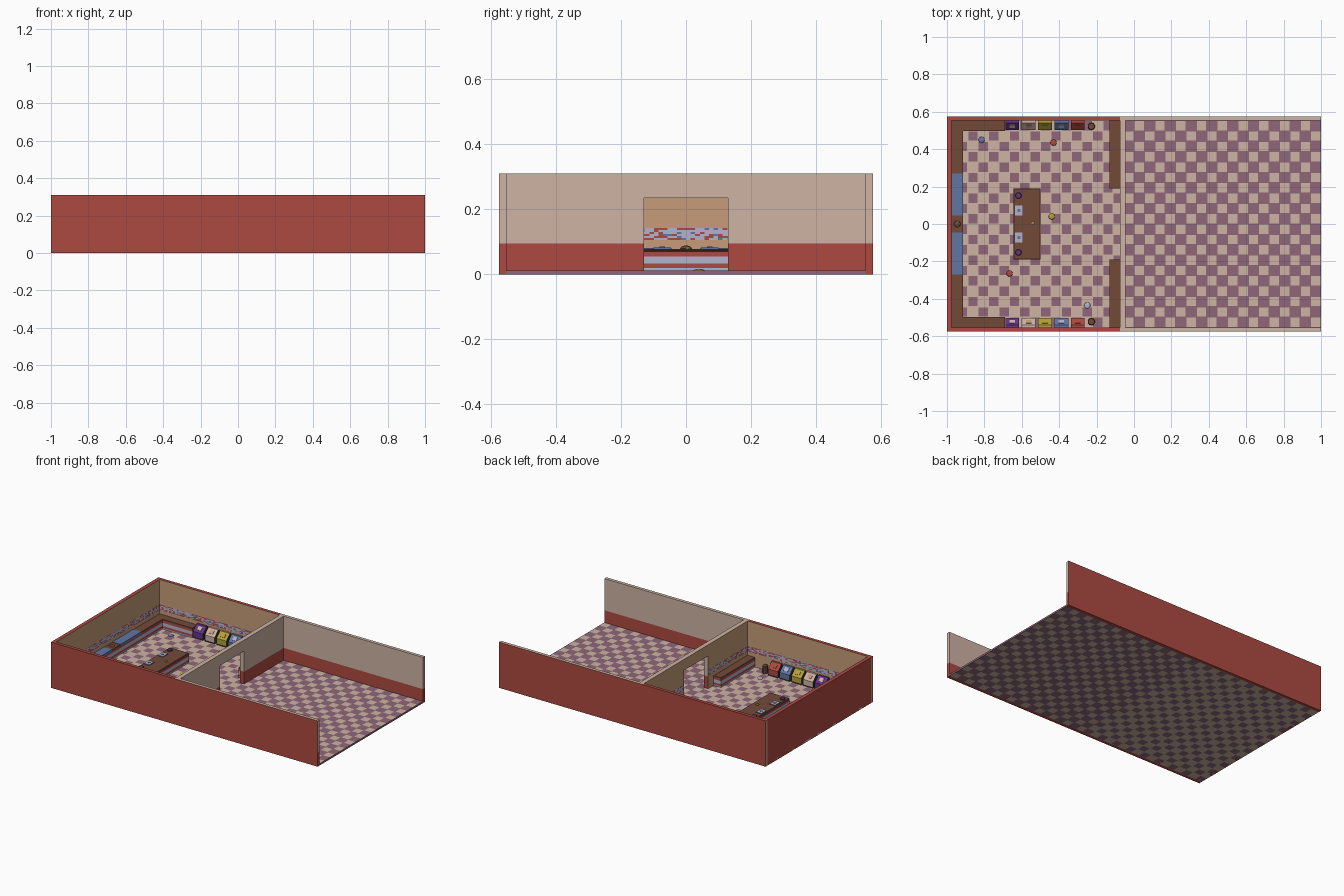
import bpy, bmesh, random
from mathutils import Vector

random.seed(4)
cube = bpy.data.objects.get("Cube")
if cube:
    bpy.data.objects.remove(cube, do_unlink=True)


def material(name, rgb):
    lin = [((c / 255 + 0.055) / 1.055) ** 2.4 for c in rgb] + [1]
    m = bpy.data.materials.new(name)
    m.use_nodes = True
    m.diffuse_color = lin
    m.node_tree.nodes["Principled BSDF"].inputs["Base Color"].default_value = lin
    return m


RED, CREAM, TAN, BROWN, PALE, MAUVE, VIOLET, YELLOW, BLUE, DARK = range(10)
mats = [material(*p) for p in (
    ("brick red", (174, 74, 65)), ("cream", (206, 179, 164)), ("tan", (199, 156, 121)),
    ("brown", (114, 74, 57)), ("pale lavender", (180, 180, 206)), ("mauve", (142, 103, 122)),
    ("violet", (100, 52, 138)), ("mustard", (182, 160, 56)), ("slate blue", (98, 118, 164)),
    ("charcoal", (52, 46, 58)))]


def finish(name, bm, rule):
    """Colour faces by rule(centre, normal) or by one index, then make the object."""
    bm.normal_update()
    for f in bm.faces:
        f.material_index = rule(f.calc_center_median(), f.normal) if callable(rule) else rule
    used = sorted({f.material_index for f in bm.faces})
    for f in bm.faces:
        f.material_index = used.index(f.material_index)
    me = bpy.data.meshes.new(name)
    bm.to_mesh(me)
    bm.free()
    for i in used:
        me.materials.append(mats[i])
    ob = bpy.data.objects.new(name, me)
    bpy.context.collection.objects.link(ob)
    return ob


def cut(bm, axis, value):
    n = Vector((0, 0, 0))
    n[axis] = 1
    bmesh.ops.bisect_plane(bm, geom=bm.verts[:] + bm.edges[:] + bm.faces[:],
                           plane_co=n * value, plane_no=n)


def box(name, x, y, z, rule, cuts=()):
    bm = bmesh.new()
    bmesh.ops.create_cube(bm, size=1)
    for v in bm.verts:
        v.co = [r[0] + (c + 0.5) * (r[1] - r[0]) for r, c in zip((x, y, z), v.co)]
    for axis, value in cuts:
        cut(bm, axis, value)
    return finish(name, bm, rule)


def prism(name, points, axis, depth, rule, cuts=()):
    """Extrude a closed outline along an axis."""
    bm = bmesh.new()
    f = bm.faces.new([bm.verts.new(p) for p in points])
    new = bmesh.ops.extrude_face_region(bm, geom=[f])["geom"]
    step = Vector((0, 0, 0))
    step[axis] = depth
    bmesh.ops.translate(bm, vec=step, verts=[g for g in new if isinstance(g, bmesh.types.BMVert)])
    bmesh.ops.recalc_face_normals(bm, faces=bm.faces)
    for a, value in cuts:
        cut(bm, a, value)
    return finish(name, bm, rule)


def pot(name, x, y, z, r, h, mat, top=None, sides=10):
    bm = bmesh.new()
    bmesh.ops.create_cone(bm, cap_ends=True, segments=sides, radius1=r, radius2=r * 0.85, depth=h)
    bmesh.ops.translate(bm, vec=(x, y, z + h / 2), verts=bm.verts)
    return finish(name, bm, lambda c, n: top if top is not None and n.z > 0.9 else mat)


def blob(name, x, y, z, r, flat, mat):
    bm = bmesh.new()
    bmesh.ops.create_icosphere(bm, subdivisions=2, radius=r)
    for v in bm.verts:
        v.co = (x + v.co.x, y + v.co.y, z + v.co.z * flat)
    return finish(name, bm, mat)


W, H, T, FLOOR, DADO, SPLIT = 0.575, 0.31, 0.022, 0.012, 0.095, -0.075
IN = W - T

# Checkered floor: rounded-off tiles, mauve on cream in one room, reversed in the other
bm = bmesh.new()
bmesh.ops.create_grid(bm, x_segments=36, y_segments=20, size=1)
for v in bm.verts:
    v.co.y *= IN
    v.co.z = FLOOR
tile = {}
for f in bm.faces:
    c = f.calc_center_median()
    f.material_index = int((c.x + 1) * 18) + int((IN - c.y) / (2 * IN) * 20)
    f.material_index = f.material_index % 2
minor = [f for f in bm.faces if f.material_index == (1 if f.calc_center_median().x < SPLIT else 0)]
rims = bmesh.ops.inset_individual(bm, faces=minor, thickness=0.004)["faces"]
for f in rims:
    f.material_index = 0 if f.calc_center_median().x < SPLIT else 1
me = bpy.data.meshes.new("checkered_floor")
bm.to_mesh(me)
bm.free()
me.materials.append(mats[CREAM])
me.materials.append(mats[MAUVE])
floor = bpy.data.objects.new("checkered_floor", me)
bpy.context.collection.objects.link(floor)
solid = floor.modifiers.new("thickness", "SOLIDIFY")
solid.thickness = FLOOR
solid.offset = -1


# Walls: red outside, tan in the kitchen, cream over red in the open room
def long_wall_rule(side):
    def rule(c, n):
        if n.y * side > 0.5 or n.z < -0.5:
            return RED
        if c.x < SPLIT:
            return RED if n.z > 0.5 else TAN
        return RED if c.z < DADO else CREAM
    return rule


for side, label in ((1, "back"), (-1, "front")):
    box(label + "_wall", (-1, 1), sorted((side * IN, side * W)), (0, H),
        long_wall_rule(side), ((2, DADO), (0, SPLIT)))
box("end_wall", (-1, -0.975), (-IN, IN), (0, H), lambda c, n: TAN if n.x > 0.5 else RED)

# Dividing wall with a doorway
door, door_top = 0.13, 0.235
outline = [(-IN, 0), (-IN, H), (IN, H), (IN, 0), (door, 0), (door, door_top),
           (-door, door_top), (-door, 0)]
prism("dividing_wall", [(SPLIT, y, max(z, FLOOR)) for y, z in outline], 0, 0.03,
      lambda c, n: TAN if n.x < -0.5 else RED if c.z < DADO else CREAM, ((2, DADO),))


# Mosaic band round the kitchen walls
def mosaic(name, a, b):
    a, b = Vector(a), Vector(b)
    cols = max(2, int((b - a).length / 0.014))
    bm = bmesh.new()
    bmesh.ops.create_grid(bm, x_segments=cols, y_segments=6, size=1)
    for v in bm.verts:
        p = a.lerp(b, (v.co.x + 1) / 2)
        v.co = (p.x, p.y, 0.105 + (v.co.y + 1) * 0.019)
    finish(name, bm, lambda c, n: random.choices(
        (RED, PALE, BLUE), (6, 3, 1) if abs(c.z - 0.124) > 0.014 else (3, 7, 1))[0])


e, m = IN - 0.002, SPLIT - 0.002
mosaic("back_mosaic", (m, e), (-0.973, e))
mosaic("front_mosaic", (-0.973, -e), (m, -e))
mosaic("end_mosaic", (-0.973, e), (-0.973, -e))
mosaic("divider_mosaic_front", (m, -e), (m, -door))
mosaic("divider_mosaic_back", (m, door), (m, e))


# Counters with striped cabinets and a brown top
def stripes(c, n):
    if c.z < 0.019 or 0.033 < c.z < 0.055:
        return PALE
    return RED


def counter(name, x, y):
    box(name + "_cabinet", x, y, (FLOOR, 0.07), stripes, [(2, h) for h in (0.019, 0.033, 0.055)])
    return box(name + "_top", x, y, (0.07, 0.078), BROWN)


counter("end_counter", (-0.975, -0.915), (-IN, IN))
counter("back_counter", (-0.915, -0.69), (0.497, IN))
counter("front_counter", (-0.915, -0.69), (-IN, -0.497))
counter("divider_counter_back", (-0.13, SPLIT), (0.19, IN))
counter("divider_counter_front", (-0.13, SPLIT), (-IN, -0.19))

# Island with place settings
island_top = counter("island", (-0.645, -0.5), (-0.19, 0.19))
bevel = island_top.modifiers.new("rounded corners", "BEVEL")
bevel.width = 0.003
for side, label in ((1, "back"), (-1, "front")):
    y = side * 0.073
    box("island_tray_" + label, (-0.637, -0.595), (y - 0.027, y + 0.027), (0.078, 0.083),
        lambda c, n: PALE if n.z > 0.5 else BLUE)
    box("island_tray_mark_" + label, (-0.624, -0.608), (y - 0.008, y + 0.008), (0.083, 0.085), BLUE)
    pot("island_cup_" + label, -0.618, side * 0.152, 0.078, 0.017, 0.008, DARK, VIOLET)
    box("blue_worktop_" + label, (-0.974, -0.913), sorted((side * 0.045, side * 0.27)),
        (0.066, 0.081), BLUE)
blob("island_lemon", -0.54, 0.005, 0.081, 0.009, 0.6, YELLOW)
blob("end_counter_pot", -0.945, 0, 0.08, 0.018, 0.5, BROWN)

# Rows of sloping bins along both kitchen walls
bins = (("violet", VIOLET, CREAM), ("cream", CREAM, TAN), ("mustard", YELLOW, YELLOW),
        ("blue", BLUE, PALE), ("red", RED, RED))
for side, label in ((1, "back"), (-1, "front")):
    for i, (colour, mat, fill) in enumerate(bins):
        x = -0.688 + i * 0.0875
        profile = ((IN, FLOOR), (IN, 0.092), (0.54, 0.092), (0.502, 0.055), (0.502, FLOOR))
        prism(f"{label}_{colour}_bin", [(x, y * side, z) for y, z in profile], 0, 0.074,
              lambda c, n: DARK if c.z < 0.02 or abs(n.x) > 0.5 else mat, ((2, 0.02),))
        label_plate = ((0.532, 0.0842), (0.530, 0.0862), (0.512, 0.0687), (0.514, 0.0667))
        prism(f"{label}_{colour}_bin_label", [(x + 0.022, y * side, z) for y, z in label_plate],
              0, 0.03, fill)
    pot(label + "_barrel", -0.228, side * 0.522, FLOOR, 0.02, 0.05, BROWN, BROWN)

# Small spills on the kitchen floor
for name, x, y, mat in (("blue_spill", -0.815, 0.45, BLUE), ("red_spill_back", -0.43, 0.435, RED),
                        ("mustard_spill", -0.44, 0.04, YELLOW), ("red_spill_front", -0.665, -0.265, RED),
                        ("pale_spill", -0.25, -0.435, PALE)):
    blob(name, x, y, FLOOR, 0.017, 0.3, mat)
